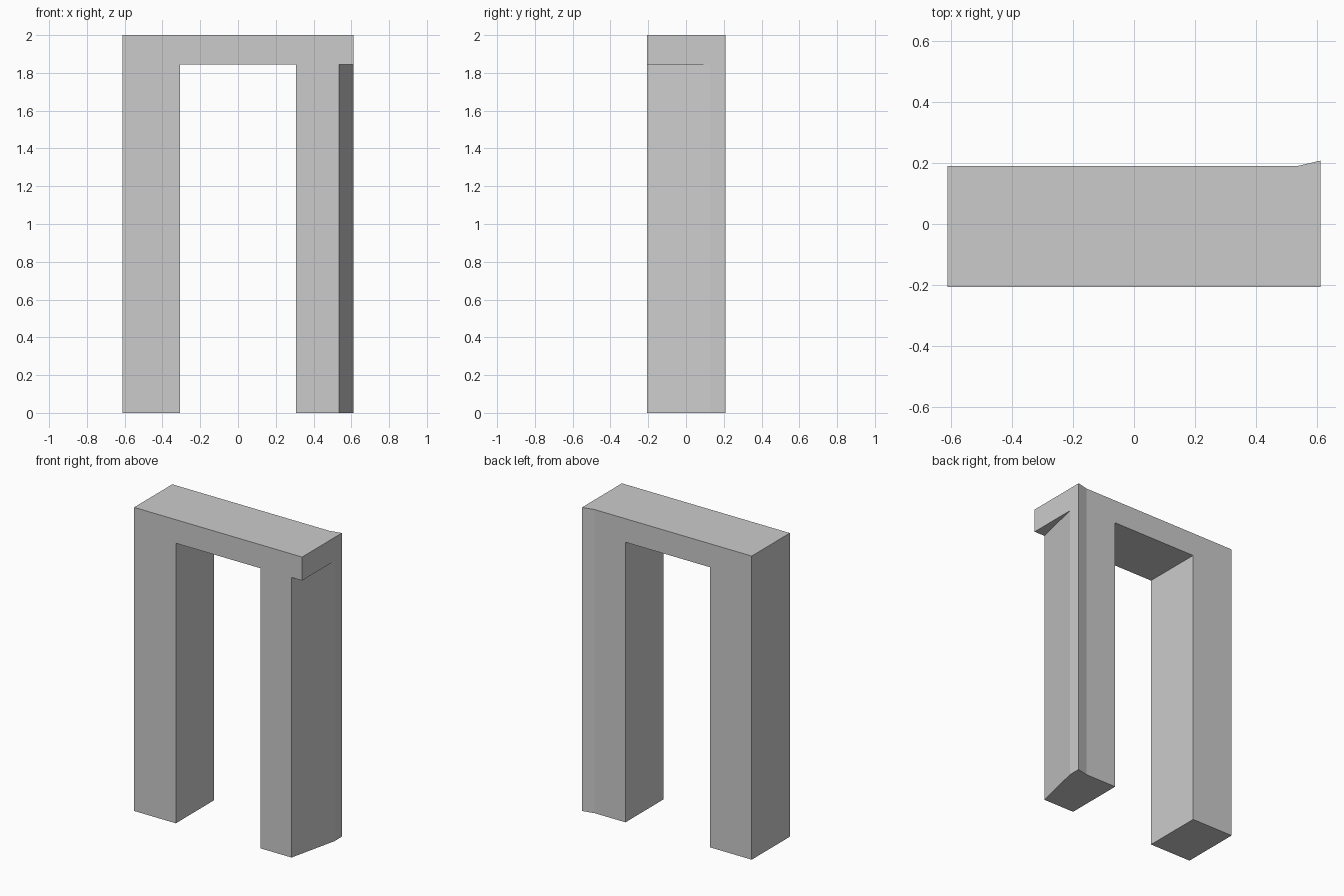
import bpy
import bmesh

cube = bpy.data.objects.get("Cube")
if cube:
    bpy.data.objects.remove(cube, do_unlink=True)

# Single plain grey
grey = bpy.data.materials.new("light_grey")
grey.use_nodes = True
colour = (0.6, 0.6, 0.6, 1)
grey.diffuse_color = colour
grey.node_tree.nodes["Principled BSDF"].inputs["Base Color"].default_value = colour


def prism(name, outline, bottom, top):
    """Extrude a plan outline from bottom to top."""
    bm = bmesh.new()
    face = bm.faces.new([bm.verts.new((x, y, bottom)) for x, y in outline])
    result = bmesh.ops.extrude_face_region(bm, geom=[face])
    verts = [v for v in result["geom"] if isinstance(v, bmesh.types.BMVert)]
    bmesh.ops.translate(bm, verts=verts, vec=(0, 0, top - bottom))
    bmesh.ops.recalc_face_normals(bm, faces=bm.faces)
    mesh = bpy.data.meshes.new(name)
    bm.to_mesh(mesh)
    bm.free()
    mesh.materials.append(grey)
    obj = bpy.data.objects.new(name, mesh)
    bpy.context.scene.collection.objects.link(obj)
    return obj


def carve(body, cutter):
    """Cut a shape out of the body, then discard the cutter."""
    cutter.hide_render = True
    mod = body.modifiers.new("carve", "BOOLEAN")
    mod.operation = "DIFFERENCE"
    mod.solver = "EXACT"
    mod.object = cutter
    bpy.context.view_layer.objects.active = body
    bpy.ops.object.modifier_apply(modifier=mod.name)
    bpy.data.objects.remove(cutter, do_unlink=True)


half_width, front, back, flare = 0.612, -0.207, 0.19, 0.208
crease = 0.535        # where the flare and the slanted side begin
lintel_bottom = 1.845

# Full block with a small flare on the back left corner
archway = prism("archway", [
    (-half_width, front), (half_width, front), (half_width, flare),
    (crease, back), (-half_width, back)], 0, 2)

# Doorway opening
carve(archway, prism("doorway_cutter", [
    (-0.308, -1), (0.308, -1), (0.308, 1), (-0.308, 1)], -1, lintel_bottom))

# Slanted outer side of the left leg, below the lintel
slope = (half_width - crease) / (0.128 - front)
carve(archway, prism("slant_cutter", [
    (crease - slope * 0.2, front - 0.2),
    (half_width + slope * 0.2, 0.128 + 0.2),
    (1, 0.128 + 0.2), (1, front - 0.2)], -1, lintel_bottom))
